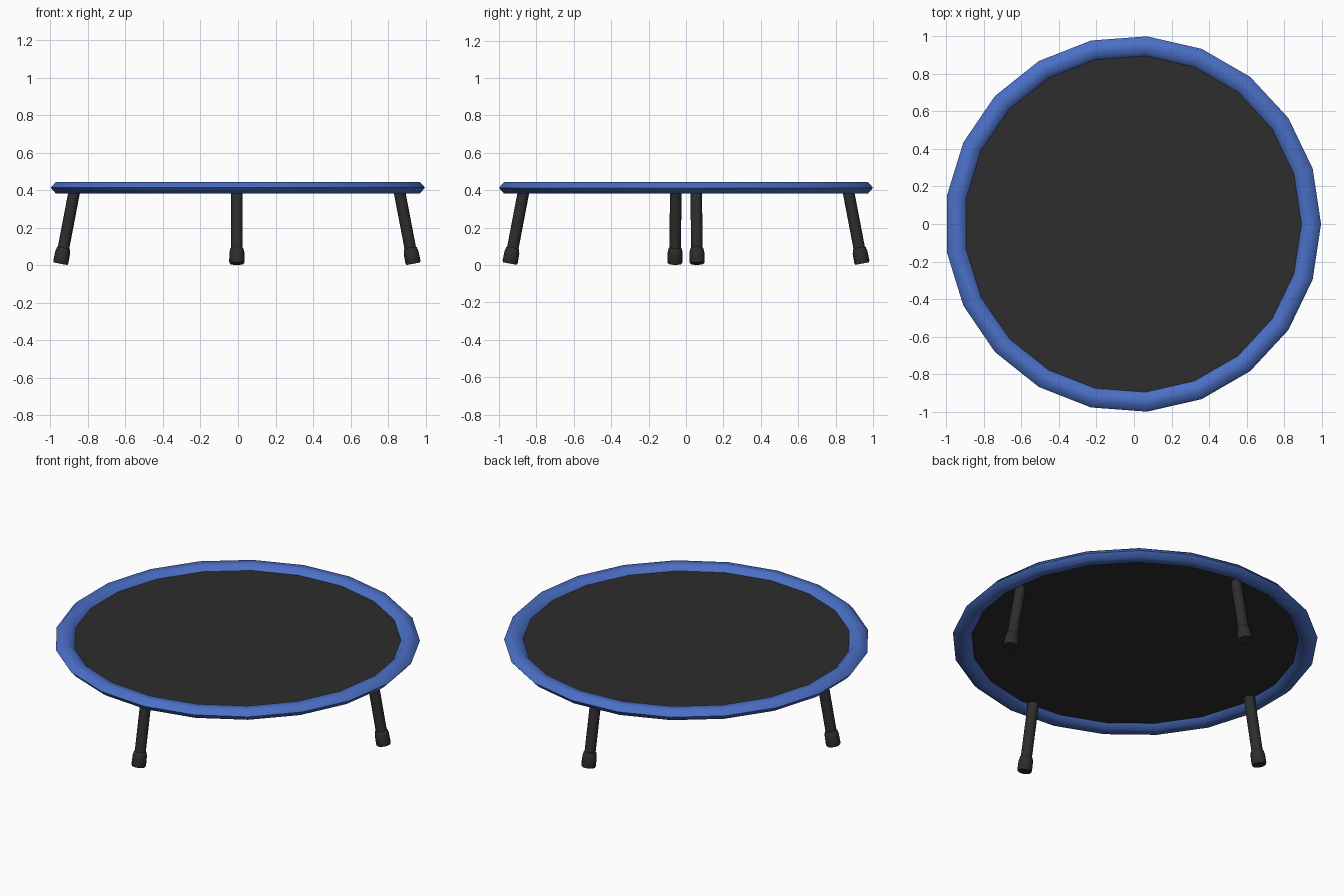
import bpy, bmesh, math
from mathutils import Vector

if "Cube" in bpy.data.objects:
    bpy.data.objects.remove(bpy.data.objects["Cube"])

CX = -0.006          # 21-sided ring is slightly off centre in x
SIDES = 21
RIM_Z = 0.413


def material(name, rgb):
    m = bpy.data.materials.new(name)
    m.diffuse_color = (*rgb, 1)
    m.use_nodes = True
    m.node_tree.nodes["Principled BSDF"].inputs["Base Color"].default_value = m.diffuse_color
    return m


blue = material("blue padding", (0.069, 0.159, 0.558))
black = material("black fabric and rubber", (0.026, 0.026, 0.026))


def lathe(name, profile, segments, mat, closed=False, caps=False):
    """Revolve an (r, z) profile around z."""
    bm = bmesh.new()
    rings = [[bm.verts.new((r * math.cos(2 * math.pi * i / segments),
                            r * math.sin(2 * math.pi * i / segments), z))
              for i in range(segments)] for r, z in profile]
    pairs = list(zip(rings, rings[1:]))
    if closed:
        pairs.append((rings[-1], rings[0]))
    for a, b in pairs:
        for i in range(segments):
            j = (i + 1) % segments
            bm.faces.new((a[i], a[j], b[j], b[i]))
    if caps:
        bm.faces.new(rings[0][::-1])
        bm.faces.new(rings[-1])
    bmesh.ops.recalc_face_normals(bm, faces=bm.faces)
    me = bpy.data.meshes.new(name)
    bm.to_mesh(me)
    bm.free()
    me.materials.append(mat)
    ob = bpy.data.objects.new(name, me)
    bpy.context.collection.objects.link(ob)
    return ob


def smooth(ob, degrees):
    bpy.ops.object.select_all(action='DESELECT')
    ob.select_set(True)
    bpy.context.view_layer.objects.active = ob
    bpy.ops.object.shade_smooth_by_angle(angle=math.radians(degrees))


# Padded rim: flattened hexagonal section swept round 21 sides
section = [(0.95 + 0.053 * math.cos(math.radians(a)),
            RIM_Z + 0.0345 * math.sin(math.radians(a))) for a in range(0, 360, 60)]
rim = lathe("padded_rim", section, SIDES, blue, closed=True)
rim.location.x = CX
smooth(rim, 70)

# Jumping mat: thin disc at the middle of the rim
mat = lathe("jumping_mat", [(0.91, RIM_Z - 0.002), (0.91, RIM_Z + 0.002)],
            SIDES, black, caps=True)
mat.location.x = CX

# Four splayed legs with rubber feet
leg_profile = [(0.031, 0.03), (0.031, 0.405)]
foot_profile = [(0.037, 0), (0.041, 0.01), (0.040, 0.06), (0.035, 0.083), (0.030, 0.087)]
for label, angle in (("right", 3.6), ("back", 90), ("left", 183.6), ("front", 270)):
    a = math.radians(angle)
    out = Vector((math.cos(a), math.sin(a), 0))
    bottom = out * 0.942 + Vector((CX, 0, 0.008))
    top = out * 0.866 + Vector((CX, 0, 0.405))
    turn = (top - bottom).to_track_quat('Z', 'Y')
    for part, profile in (("leg", leg_profile), ("foot", foot_profile)):
        ob = lathe(f"{label}_{part}", profile, 16, black, caps=True)
        ob.rotation_mode = 'QUATERNION'
        ob.rotation_quaternion = turn
        ob.location = bottom
        smooth(ob, 50)
